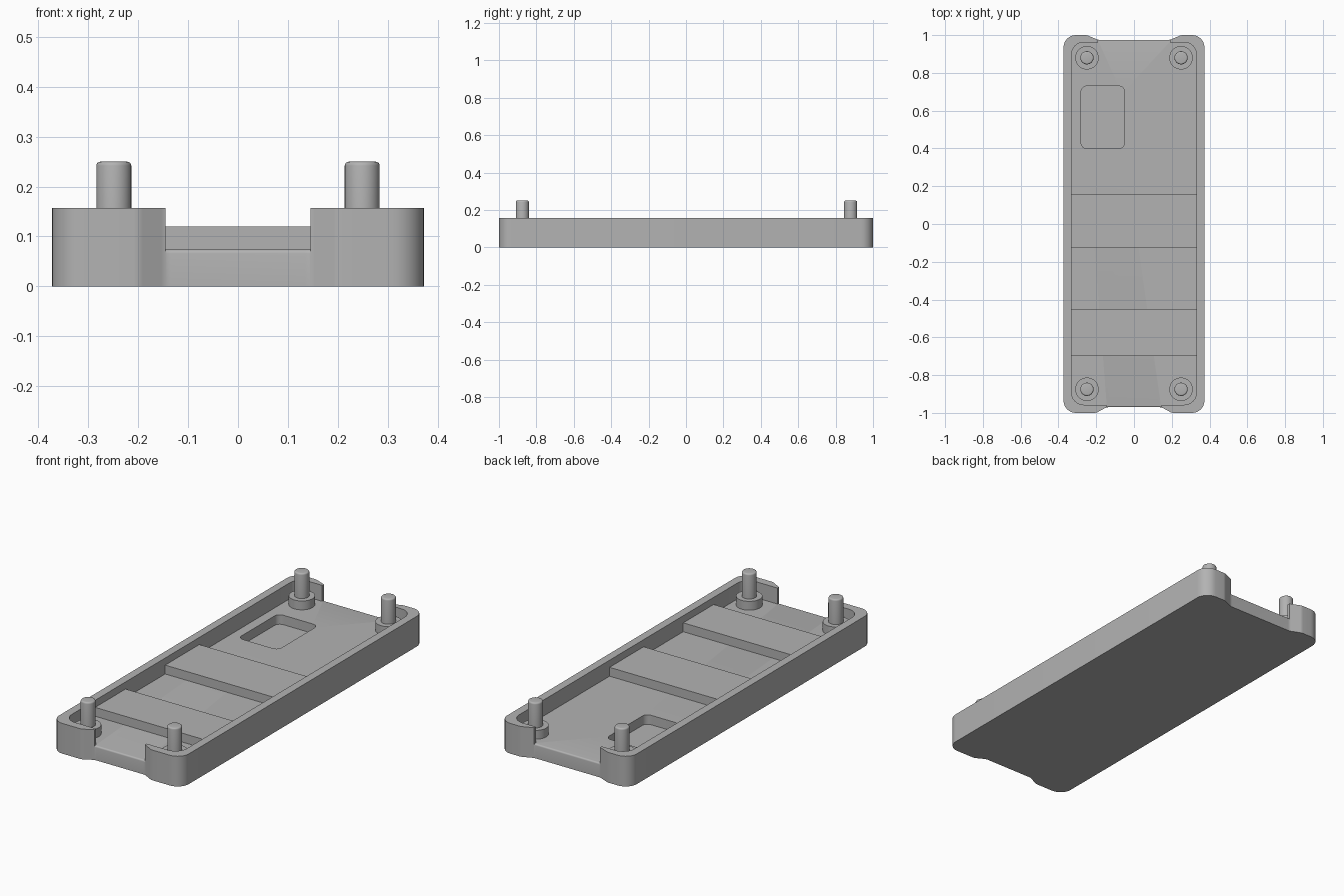
import bpy, bmesh, math
from mathutils import Vector

cube = bpy.data.objects.get("Cube")
if cube:
    bpy.data.objects.remove(cube, do_unlink=True)

grey = bpy.data.materials.new("plain grey")
grey.use_nodes = True
grey.diffuse_color = (0.45, 0.45, 0.45, 1)
grey.node_tree.nodes["Principled BSDF"].inputs["Base Color"].default_value = grey.diffuse_color

WALL_TOP, FLOOR, STEP_TOP, POST_TOP = 0.157, 0.074, 0.12, 0.25


def rounded(corners, steps=8):
    """Round each (x, y, radius) corner of a closed outline."""
    out = []
    for i, (x, y, r) in enumerate(corners):
        p = Vector((x, y))
        a = (Vector(corners[i - 1][:2]) - p).normalized()
        b = (Vector(corners[(i + 1) % len(corners)][:2]) - p).normalized()
        if r == 0:
            out.append(p)
            continue
        half = a.angle(b) / 2
        centre = p + (a + b).normalized() * r / math.sin(half)
        start = p + a * r / math.tan(half) - centre
        end = p + b * r / math.tan(half) - centre
        turn = start.angle_signed(end)
        for k in range(steps + 1):
            t = -turn * k / steps
            c, s = math.cos(t), math.sin(t)
            out.append(centre + Vector((start.x * c - start.y * s, start.x * s + start.y * c)))
    return out


def mirrored(half):
    """Complete a +x half outline with its mirror image."""
    return half + [(-x, y, r) for x, y, r in reversed(half)]


def box(x0, x1, y0, y1, r=0):
    return rounded([(x0, y0, r), (x1, y0, r), (x1, y1, r), (x0, y1, r)])


def circle(x, y, r, n=40):
    return [Vector((x + r * math.cos(math.tau * k / n), y + r * math.sin(math.tau * k / n)))
            for k in range(n)]


def finish(obj):
    bpy.ops.object.select_all(action="DESELECT")
    obj.select_set(True)
    bpy.context.view_layer.objects.active = obj
    bpy.ops.object.shade_smooth_by_angle(angle=math.radians(35))


def bevel_edges(bm, rule, size):
    edges = [e for e in bm.edges if all(rule(v.co) for v in e.verts)]
    bmesh.ops.bevel(bm, geom=edges, offset=size, segments=4, profile=0.5, affect="EDGES")


def prism(name, outline, z0, z1, top_bevel=0):
    bm = bmesh.new()
    face = bm.faces.new([bm.verts.new((p.x, p.y, z0)) for p in outline])
    up = bmesh.ops.extrude_face_region(bm, geom=[face])["geom"]
    for v in up:
        if isinstance(v, bmesh.types.BMVert):
            v.co.z = z1
    bmesh.ops.recalc_face_normals(bm, faces=bm.faces)
    if top_bevel:
        bevel_edges(bm, lambda c: c.z > z1 - 1e-5, top_bevel)
    mesh = bpy.data.meshes.new(name)
    bm.to_mesh(mesh)
    bm.free()
    mesh.materials.append(grey)
    obj = bpy.data.objects.new(name, mesh)
    bpy.context.collection.objects.link(obj)
    return obj


def cut(target, cutter):
    mod = target.modifiers.new("cut", "BOOLEAN")
    mod.operation, mod.solver, mod.object = "DIFFERENCE", "EXACT", cutter
    bpy.context.view_layer.objects.active = target
    bpy.ops.object.modifier_apply(modifier=mod.name)
    bpy.data.objects.remove(cutter, do_unlink=True)


# Tray body with shallow recesses in both ends
tray = prism("tray", rounded(mirrored([
    (0.145, -0.97, 0.04), (0.20, -1, 0.04), (0.373, -1, 0.065),
    (0.373, 1, 0.065), (0.25, 1, 0.04), (0.19, 0.975, 0.04)])), 0, WALL_TOP)

# Hollow interior, open through the end notches
cut(tray, prism("interior_cutter", rounded(mirrored([
    (0.145, -1.1, 0), (0.145, -0.957, 0), (0.331, -0.957, 0.065),
    (0.331, 0.962, 0.065), (0.19, 0.962, 0), (0.19, 1.1, 0)])), FLOOR, 0.4))

# Rounded pocket in the floor
cut(tray, prism("pocket_cutter", box(-0.28, -0.05, 0.40, 0.73, 0.03), 0.025, 0.3))

# Soft lips where the floor meets the open ends
bm = bmesh.new()
bm.from_mesh(tray.data)
bevel_edges(bm, lambda c: abs(c.z - FLOOR) < 1e-4 and abs(c.y) > 0.966, 0.008)
bm.to_mesh(tray.data)
bm.free()
finish(tray)

# Raised steps across the floor
for name, y0, y1 in (("front_step", -0.70, -0.45), ("middle_step", -0.125, 0.155)):
    finish(prism(name, box(-0.335, 0.335, y0, y1), FLOOR - 0.01, STEP_TOP))

# Corner posts on round bosses
for end, y in (("front", -0.875), ("back", 0.88)):
    for side, x in (("left", 0.249), ("right", -0.249)):
        finish(prism(f"{end}_{side}_boss", circle(x, y, 0.062), FLOOR - 0.01, STEP_TOP))
        finish(prism(f"{end}_{side}_post", circle(x, y, 0.035), STEP_TOP - 0.01, POST_TOP, 0.008))
